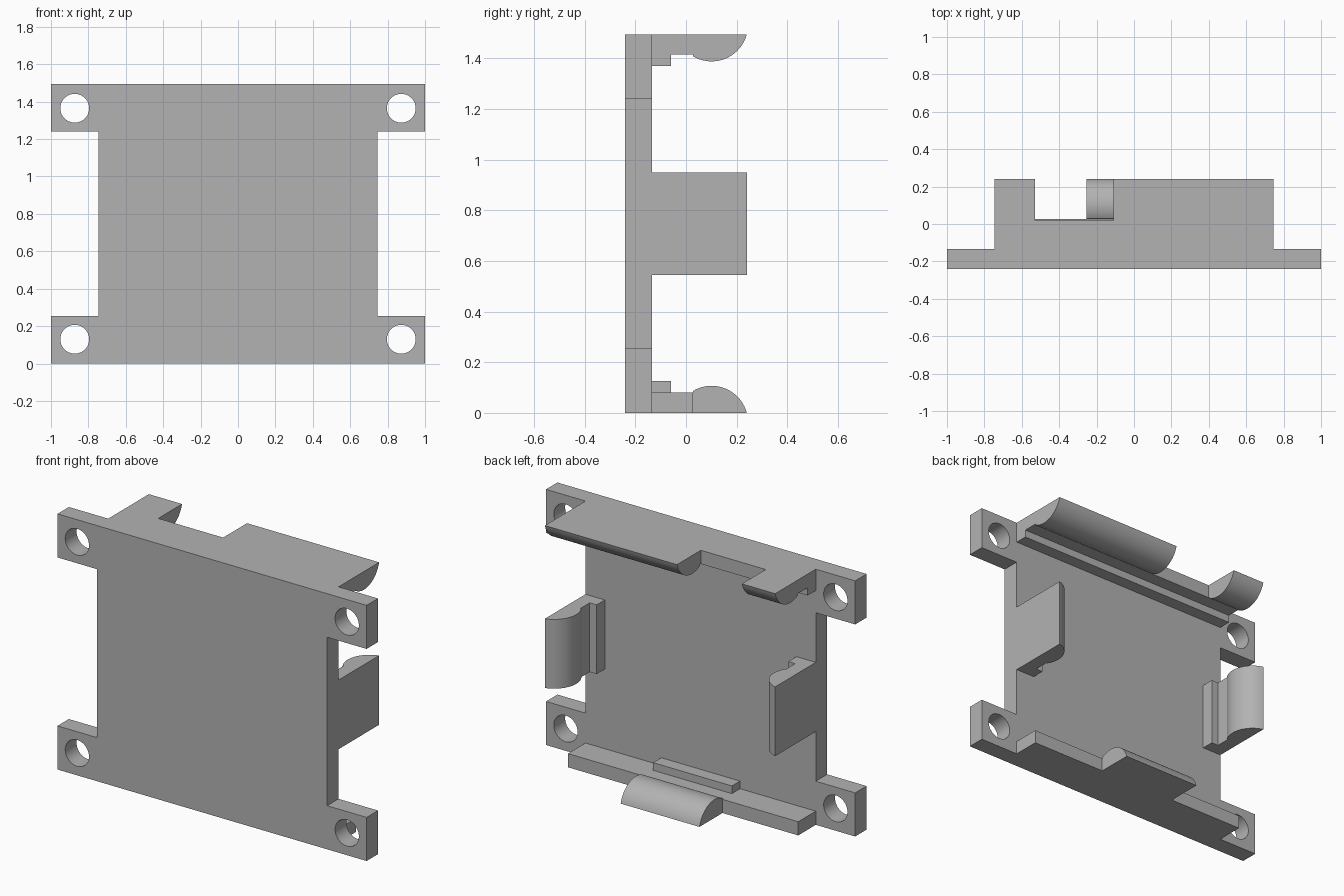
import bpy
import bmesh
import math

if "Cube" in bpy.data.objects:
    bpy.data.objects.remove(bpy.data.objects["Cube"], do_unlink=True)

grey = bpy.data.materials.new("plain_grey")
grey.use_nodes = True
GREY = (0.45, 0.45, 0.45, 1)
grey.diffuse_color = GREY
grey.node_tree.nodes["Principled BSDF"].inputs["Base Color"].default_value = GREY

HEIGHT = 1.495
FRONT, PLATE_BACK, CLIP_BACK = -0.24, -0.135, 0.24
BODY = 0.745          # half width of the body between the ears
WALL, LIP = 0.08, 0.125


def prism(name, profile, start, end, place):
    """Extrude a 2D profile from start to end, placed by a mapping function."""
    bm = bmesh.new()
    rings = [[bm.verts.new(place(s, a, b)) for a, b in profile] for s in (start, end)]
    bm.faces.new(rings[0])
    bm.faces.new(rings[1])
    n = len(profile)
    for i in range(n):
        j = (i + 1) % n
        bm.faces.new((rings[0][i], rings[0][j], rings[1][j], rings[1][i]))
    bmesh.ops.recalc_face_normals(bm, faces=bm.faces)
    mesh = bpy.data.meshes.new(name)
    bm.to_mesh(mesh)
    bm.free()
    mesh.materials.append(grey)
    obj = bpy.data.objects.new(name, mesh)
    bpy.context.collection.objects.link(obj)
    return obj


def activate(obj):
    bpy.ops.object.select_all(action='DESELECT')
    obj.select_set(True)
    bpy.context.view_layer.objects.active = obj


def smooth(obj):
    activate(obj)
    bpy.ops.object.shade_smooth_by_angle(angle=math.radians(25))


# Mounting plate with four ears
right_side = [(BODY, 0.255), (BODY, 1.24), (1, 1.24), (1, HEIGHT)]
half = [(1, 0), (1, 0.255)] + right_side
outline = half + [(-x, z) for x, z in reversed(half)]
plate = prism("mounting_plate", outline, FRONT, PLATE_BACK, lambda s, a, b: (a, s, b))

# Screw holes through the ears
circle = [(0.077 * math.cos(math.tau * i / 48), 0.077 * math.sin(math.tau * i / 48))
          for i in range(48)]
for cx in (-0.873, 0.873):
    for cz in (0.13, HEIGHT - 0.13):
        cutter = prism("hole_cutter", circle, FRONT - 0.1, PLATE_BACK + 0.1,
                       lambda s, a, b: (cx + a, s, cz + b))
        cutter.hide_render = True
        mod = plate.modifiers.new("screw_hole", 'BOOLEAN')
        mod.object = cutter
        mod.solver = 'EXACT'
        activate(plate)
        bpy.ops.object.modifier_apply(modifier=mod.name)
        bpy.data.objects.remove(cutter, do_unlink=True)
smooth(plate)


def rect(y0, y1, h):
    return [(y0, 0), (y0, h), (y1, h), (y1, 0)]


def hook_profile(root):
    """Rounded snap bead that tapers to a sharp edge at the back."""
    cy, ch = 0.101, -0.037
    radius = math.hypot(CLIP_BACK - cy, ch)
    a0 = math.atan2(WALL + 0.004 - ch, 0.03 - cy)
    a1 = math.atan2(-ch, CLIP_BACK - cy)
    arc = [(cy + radius * math.cos(a0 + (a1 - a0) * i / 20),
            ch + radius * math.sin(a0 + (a1 - a0) * i / 20)) for i in range(21)]
    return [(root, 0), (root, WALL), (0.028, WALL)] + arc


def clip(side, place, root, wall, lip, hooks):
    """Wall, inner support ledge and snap hooks along one edge."""
    prism(side + "_wall", rect(PLATE_BACK, root, WALL), *wall, place)
    ledge = [(y, h + WALL if h == 0 else h) for y, h in rect(PLATE_BACK, -0.06, LIP)]
    prism(side + "_ledge", ledge, *lip, place)
    for i, span in enumerate(hooks):
        smooth(prism(f"{side}_hook_{i + 1}", hook_profile(root), *span, place))


full, centre, side_span = (-BODY, BODY), (-0.255, 0.255), (0.545, 0.95)

# Bottom and top edges
clip("bottom", lambda s, a, b: (s, a, b), 0.027, full, centre, [centre])
clip("top", lambda s, a, b: (s, a, HEIGHT - b), 0.02, full, full,
     [(-BODY, -0.53), (-0.11, BODY)])

# Left and right edges
for side, sign in (("left", 1), ("right", -1)):
    clip(side, lambda s, a, b: (sign * (BODY - b), a, s), 0.027,
         side_span, side_span, [side_span])
